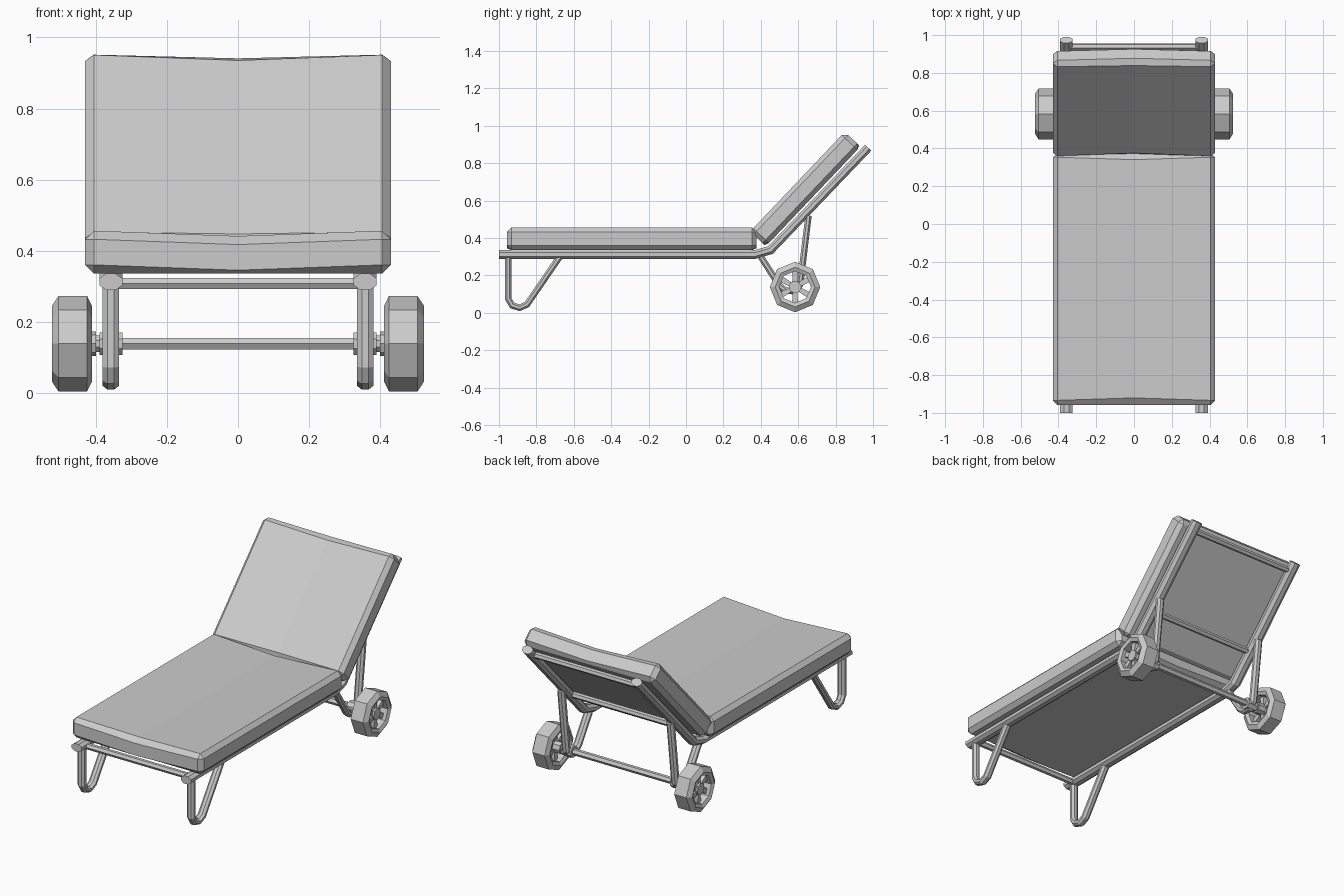
import bpy, bmesh, math
from mathutils import Vector, Matrix

if "Cube" in bpy.data.objects:
    bpy.data.objects.remove(bpy.data.objects["Cube"], do_unlink=True)

grey = bpy.data.materials.new("plain_grey")
grey.use_nodes = True
COLOUR = (0.6, 0.6, 0.6, 1)
grey.diffuse_color = COLOUR
grey.node_tree.nodes["Principled BSDF"].inputs["Base Color"].default_value = COLOUR


def finish(name, bm):
    bmesh.ops.recalc_face_normals(bm, faces=bm.faces)
    mesh = bpy.data.meshes.new(name)
    bm.to_mesh(mesh)
    bm.free()
    mesh.materials.append(grey)
    obj = bpy.data.objects.new(name, mesh)
    bpy.context.collection.objects.link(obj)
    return obj


def tube(name, x, path, width, depth, sides=8):
    """Sweep a polygon section along a (y, z) path at a fixed x."""
    bm = bmesh.new()
    pts = [Vector(p) for p in path]
    fit = 1 / math.cos(math.pi / sides)
    rings = []
    for i, p in enumerate(pts):
        a = (p - pts[max(i - 1, 0)]).normalized()
        b = (pts[min(i + 1, len(pts) - 1)] - p).normalized()
        t = (a + b).normalized()
        n = Vector((-t.y, t.x))
        ref = b if i == 0 else a
        stretch = 1 / max(0.5, t.dot(ref))
        ring = []
        for k in range(sides):
            ang = math.tau * (k + 0.5) / sides
            q = p + n * math.sin(ang) * fit * depth / 2 * stretch
            ring.append(bm.verts.new((x + math.cos(ang) * fit * width / 2, q.x, q.y)))
        rings.append(ring)
    for r, s in zip(rings, rings[1:]):
        for k in range(sides):
            j = (k + 1) % sides
            bm.faces.new((r[k], r[j], s[j], s[k]))
    bm.faces.new(rings[0])
    bm.faces.new(rings[-1])
    return finish(name, bm)


def bar(name, x0, x1, y, z, radius, sides=6, tilt=0.0):
    """Straight bar running along x."""
    bm = bmesh.new()
    place = (Matrix.Translation(((x0 + x1) / 2, y, z)) @ Matrix.Rotation(tilt, 4, 'X')
             @ Matrix.Rotation(math.pi / 2, 4, 'Y'))
    bmesh.ops.create_cone(bm, cap_ends=True, segments=sides, radius1=radius,
                          radius2=radius, depth=abs(x1 - x0), matrix=place)
    return finish(name, bm)


def cushion(name, length, thick, centre, angle):
    """Chamfered pad that sags along its centre line."""
    bm = bmesh.new()
    bmesh.ops.create_cube(bm, size=1, matrix=Matrix.Diagonal((0.86, length, thick, 1)))
    bmesh.ops.bevel(bm, geom=bm.edges[:], offset=0.024, segments=1, affect='EDGES')
    bmesh.ops.bisect_plane(bm, geom=bm.verts[:] + bm.edges[:] + bm.faces[:],
                           plane_co=(0, 0, 0), plane_no=(1, 0, 0))
    for v in bm.verts:
        if abs(v.co.x) < 0.01:
            if v.co.z > -thick / 2 + 0.005:
                v.co.z -= 0.015
            if v.co.z > thick / 4:
                v.co.y *= 0.98
    bm.transform(Matrix.Translation(centre) @ Matrix.Rotation(angle, 4, 'X'))
    return finish(name, bm)


def wheel(name, side):
    """Eight-sided tyre with chamfered shoulders and an open rim."""
    bm = bmesh.new()
    profile = [(0.425, 0.135), (0.505, 0.135), (0.524, 0.106), (0.515, 0.085),
               (0.42, 0.085), (0.411, 0.106)]
    rings = []
    for k in range(8):
        a = math.tau * k / 8
        rings.append([bm.verts.new((side * x, WY + r * math.cos(a), WZ + r * math.sin(a)))
                      for x, r in profile])
    count = len(profile)
    for k in range(8):
        r, s = rings[k], rings[(k + 1) % 8]
        for i in range(count):
            j = (i + 1) % count
            bm.faces.new((r[i], r[j], s[j], s[i]))
    return finish(name, bm)


def spokes(name, side, number=6):
    """Tapered spokes, wider at the rim."""
    bm = bmesh.new()
    for k in range(number):
        turn = Matrix.Translation((side * 0.47, WY, WZ)) @ Matrix.Rotation(
            math.tau * (k + 0.5) / number, 4, 'X')
        made = bmesh.ops.create_cube(bm, size=1)["verts"]
        for v in made:
            outer = v.co.y > 0
            half = 0.016 if outer else 0.011
            v.co = turn @ Vector((v.co.x * 0.05, 0.084 if outer else 0.015,
                                  math.copysign(half, v.co.z)))
    return finish(name, bm)


WY, WZ = 0.583, 0.138
TILT = math.radians(46.5)

# Padding
cushion("seat_cushion", 1.335, 0.12, (0, -0.29, 0.396), 0)
cushion("back_cushion", 0.735, 0.115, (0, 0.638, 0.662), TILT)

# Frame rails, legs and wheels on both sides
for label, s in (("left", 1), ("right", -1)):
    x = s * 0.358
    tube(label + "_rail", x, [(-1, 0.312), (0.37, 0.312), (0.452, 0.336), (0.974, 0.883)],
         0.065, 0.046)
    tube(label + "_front_leg", x, [(-0.95, 0.3), (-0.95, 0.075), (-0.93, 0.04),
         (-0.89, 0.027), (-0.85, 0.045), (-0.675, 0.3)], 0.046, 0.034)
    tube(label + "_rear_leg", x, [(0.4, 0.3), (0.5, 0.145), (0.53, 0.12), (0.58, 0.115),
         (0.61, 0.15), (0.655, 0.52)], 0.046, 0.034)
    bar(label + "_axle_bracket", s * 0.325, s * 0.39, WY, WZ, 0.034, 8, math.pi / 8)
    bar(label + "_axle_spacer", s * 0.385, s * 0.41, WY, WZ, 0.025, 8, math.pi / 8)
    wheel(label + "_wheel", s)
    spokes(label + "_wheel_spokes", s)
    bar(label + "_wheel_hub", s * 0.4, s * 0.505, WY, WZ, 0.034, 8)

# Cross bars
bar("axle", -0.43, 0.43, WY, WZ, 0.019)
bar("front_cross_bar", -0.35, 0.35, -0.94, 0.307, 0.018)
bar("lower_back_cross_bar", -0.35, 0.35, 0.585, 0.476, 0.018, 6, TILT)
bar("upper_back_cross_bar", -0.35, 0.35, 0.937, 0.845, 0.018, 6, TILT)
